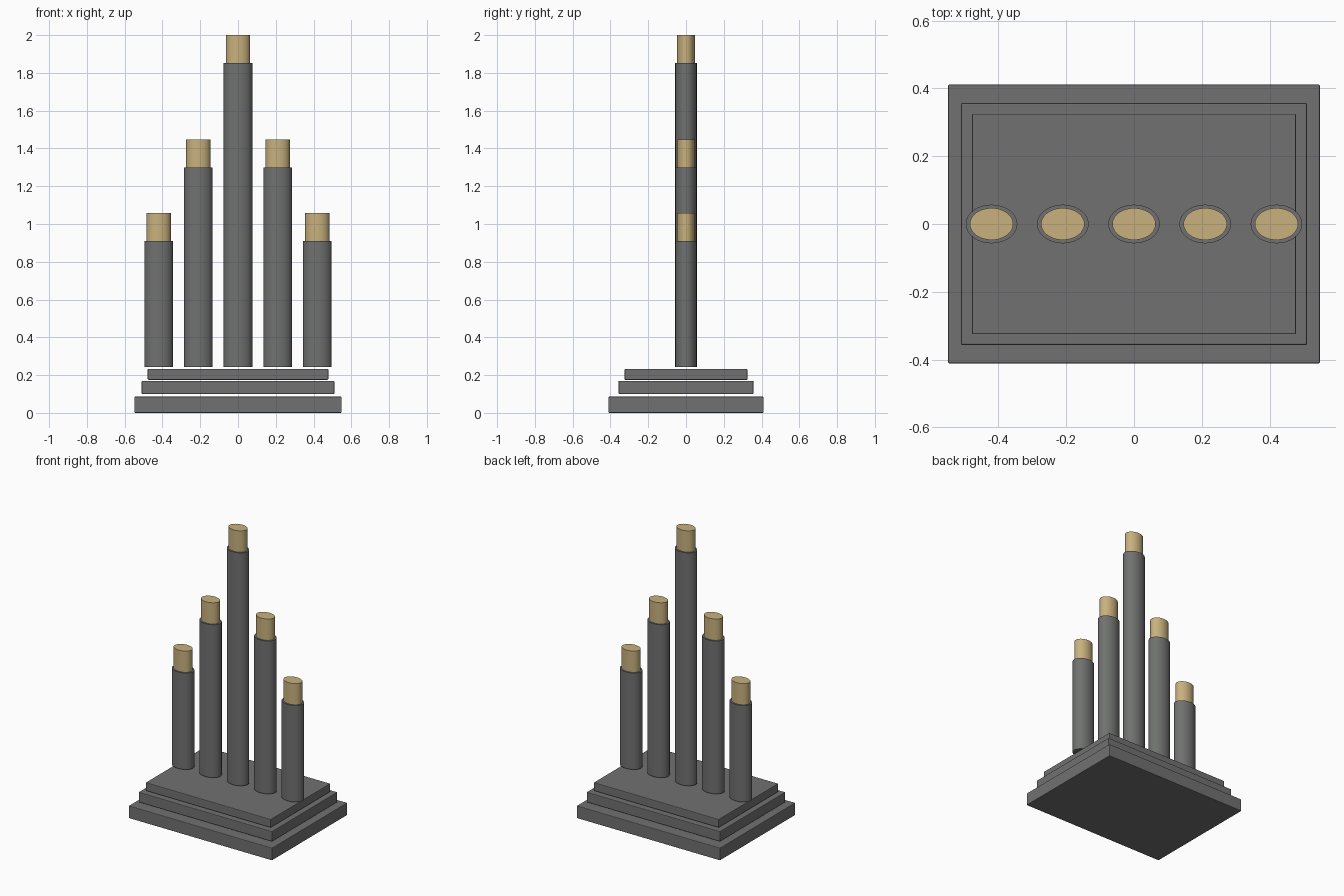
import bpy

cube = bpy.data.objects.get("Cube")
if cube:
    bpy.data.objects.remove(cube, do_unlink=True)


def make_material(name, color):
    mat = bpy.data.materials.new(name)
    mat.use_nodes = True
    mat.diffuse_color = color
    bsdf = next(n for n in mat.node_tree.nodes if n.type == 'BSDF_PRINCIPLED')
    bsdf.inputs["Base Color"].default_value = color
    return mat


STONE = make_material("dark_grey_stone", (0.16, 0.165, 0.16, 1))
TAN = make_material("tan_tip", (0.58, 0.44, 0.21, 1))


def finish(obj, name, mat):
    obj.name = name
    obj.data.materials.append(mat)
    bpy.ops.object.transform_apply(location=False, rotation=False, scale=True)


def slab(name, half_x, half_y, bottom, top):
    bpy.ops.mesh.primitive_cube_add(size=2, location=(0, 0, (bottom + top) / 2))
    obj = bpy.context.object
    obj.scale = (half_x, half_y, (top - bottom) / 2)
    finish(obj, name, STONE)
    bevel = obj.modifiers.new("soft_edge", 'BEVEL')
    bevel.width = 0.004
    bevel.segments = 2


def oval_post(name, x, radius_x, radius_y, bottom, top, mat):
    bpy.ops.mesh.primitive_cylinder_add(vertices=48, radius=1, depth=top - bottom,
                                        location=(x, 0, (bottom + top) / 2))
    obj = bpy.context.object
    obj.scale = (radius_x, radius_y, 1)
    finish(obj, name, mat)
    bpy.ops.object.shade_smooth_by_angle()


# Stepped base, with thin gaps between the slabs
slab("base_lower", 0.548, 0.411, 0.0, 0.086)
slab("base_middle", 0.51, 0.357, 0.1, 0.17)
slab("base_upper", 0.478, 0.325, 0.175, 0.233)

# Oval columns rising to the centre, each with a tan tip
POSTS = [("far_right", -0.42, 0.91), ("near_right", -0.21, 1.3), ("centre", 0, 1.853),
         ("near_left", 0.21, 1.3), ("far_left", 0.42, 0.91)]
for side, x, top in POSTS:
    oval_post("column_" + side, x, 0.076, 0.057, 0.243, top, STONE)
    oval_post("tip_" + side, x, 0.064, 0.047, top - 0.02, top + 0.147, TAN)
